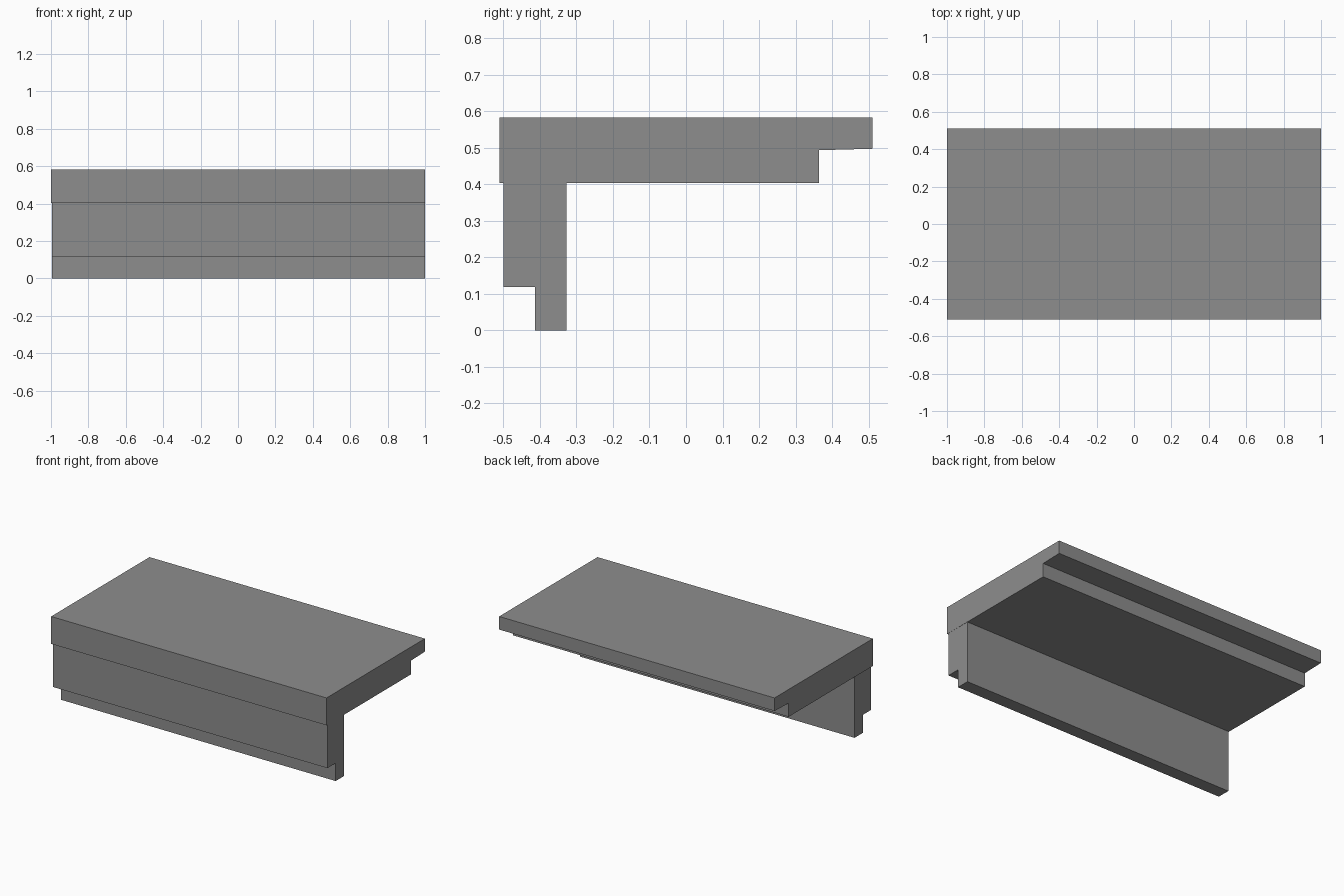
import bpy
import bmesh

if "Cube" in bpy.data.objects:
    bpy.data.objects.remove(bpy.data.objects["Cube"])

grey = bpy.data.materials.new("plain grey")
grey.diffuse_color = (0.27, 0.27, 0.27, 1)
grey.use_nodes = True
grey.node_tree.nodes["Principled BSDF"].inputs["Base Color"].default_value = grey.diffuse_color


def extrude_profile(name, profile, x0, x1):
    """Extrude a closed (y, z) profile along x."""
    bm = bmesh.new()
    face = bm.faces.new([bm.verts.new((x0, y, z)) for y, z in profile])
    ext = bmesh.ops.extrude_face_region(bm, geom=[face])
    moved = [v for v in ext["geom"] if isinstance(v, bmesh.types.BMVert)]
    bmesh.ops.translate(bm, vec=(x1 - x0, 0, 0), verts=moved)
    bmesh.ops.recalc_face_normals(bm, faces=bm.faces)
    mesh = bpy.data.meshes.new(name)
    bm.to_mesh(mesh)
    bm.free()
    mesh.materials.append(grey)
    obj = bpy.data.objects.new(name, mesh)
    bpy.context.collection.objects.link(obj)
    return obj


# Tread slab with a rebate under its back edge
extrude_profile("tread", [
    (-0.51, 0.403), (0.364, 0.403), (0.364, 0.493),
    (0.51, 0.497), (0.51, 0.583), (-0.51, 0.583)], -1.0, 1.0)

# Upright riser with a rebate at its front foot
extrude_profile("riser", [
    (-0.413, 0.0), (-0.327, 0.0), (-0.327, 0.403),
    (-0.50, 0.403), (-0.50, 0.118), (-0.413, 0.118)], -0.995, 0.999)
